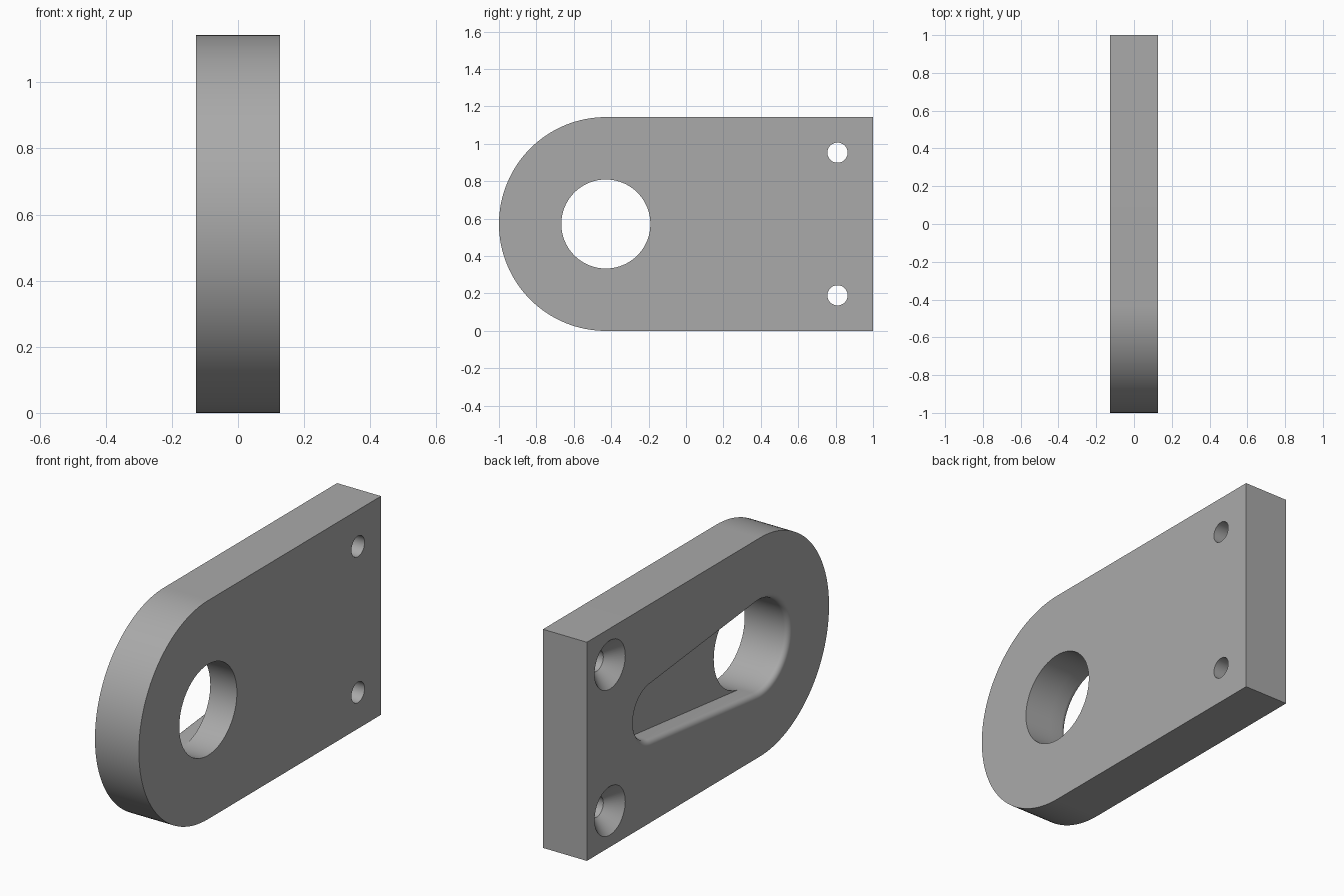
import bpy, bmesh
from math import acos, atan2, cos, sin, pi, radians

if "Cube" in bpy.data.objects:
    bpy.data.objects.remove(bpy.data.objects["Cube"])

T = 0.127                       # half thickness
FLOOR = -T + 0.10               # pocket floor
MID = 0.5715                    # height of the long axis
HOLE_Y, HOLE_R = -0.4285, 0.238
END_Y, END_R = 0.46, 0.143      # narrow end of the tapered pocket
FILLET = 0.028
PHI = acos((HOLE_R - END_R) / (END_Y - HOLE_Y))   # tangent angle of the taper

bm = bmesh.new()


def arc(y, z, r, a0, a1, n):
    return [(y + r * cos(a0 + (a1 - a0) * i / n),
             z + r * sin(a0 + (a1 - a0) * i / n)) for i in range(n + 1)]


def circle(y, z, r, n=48):
    return arc(y, z, r, 0, 2 * pi, n)[:-1]


def taper(off):
    """Tapered pocket outline, grown outward by off."""
    return (arc(HOLE_Y, MID, HOLE_R + off, PHI, 2 * pi - PHI, 48)
            + arc(END_Y, MID, END_R + off, -PHI, PHI, 32))


def ring(x, pts):
    return [bm.verts.new((x, y, z)) for y, z in pts]


def edges(loop, closed=True):
    pairs = list(zip(loop, loop[1:] + loop[:1]))
    if not closed:
        pairs = pairs[:-1]
    return [bm.edges.get(p) or bm.edges.new(p) for p in pairs]


def walls(rings):
    for a, b in zip(rings, rings[1:]):
        for i in range(len(a)):
            j = (i + 1) % len(a)
            bm.faces.new((a[i], a[j], b[j], b[i]))


def fill(edge_list, side):
    bmesh.ops.triangle_fill(bm, edges=edge_list, use_beauty=True,
                            normal=(side, 0, 0))


# Outer rim: square back, round front
outline = arc(HOLE_Y, MID, MID, pi / 2, 3 * pi / 2, 64) + [(1, 0), (1, 2 * MID)]
left, right = ring(-T, outline), ring(T, outline)
walls([left, right])
left_edges, right_edges = edges(left), edges(right)

# Pocket wall with a rounded mouth
pocket = [ring(FLOOR, taper(0))]
for k in range(9):
    a = pi / 2 * k / 8
    pocket.append(ring(-T + FILLET * (1 - sin(a)), taper(FILLET * (1 - cos(a)))))
walls(pocket)
left_edges += edges(pocket[-1])

# Large hole, sharing its front arc with the pocket wall
back_arc = arc(HOLE_Y, MID, HOLE_R, -PHI, PHI, 44)
hole_pts = arc(HOLE_Y, MID, HOLE_R, PHI, 2 * pi - PHI, 48) + back_arc[1:-1]
shared = pocket[0][:49]
inner = shared + ring(FLOOR, back_arc[1:-1])
outer = ring(T, hole_pts)
walls([inner, outer])
right_edges += edges(outer)

# Pocket floor
fill(edges([shared[-1]] + pocket[0][49:] + [shared[0]], False)
     + edges([shared[-1]] + inner[49:] + [shared[0]], False), -1)

# Countersunk screw holes
for z in (0.19, 2 * MID - 0.19):
    rings = [ring(x, circle(0.81, z, r))
             for x, r in ((-T, 0.127), (-T + 0.076, 0.054), (T, 0.054))]
    walls(rings)
    left_edges += edges(rings[0])
    right_edges += edges(rings[-1])

# Broad side faces
fill(left_edges, -1)
fill(right_edges, 1)
bmesh.ops.recalc_face_normals(bm, faces=bm.faces[:])

mesh = bpy.data.meshes.new("mounting_plate")
bm.to_mesh(mesh)
bm.free()
plate = bpy.data.objects.new("mounting_plate", mesh)
bpy.context.collection.objects.link(plate)

grey = bpy.data.materials.new("plain grey")
grey.diffuse_color = (0.4, 0.4, 0.4, 1)
grey.use_nodes = True
grey.node_tree.nodes["Principled BSDF"].inputs["Base Color"].default_value = grey.diffuse_color
mesh.materials.append(grey)

# Smooth curved walls, flat broad faces
bpy.context.view_layer.objects.active = plate
plate.select_set(True)
bpy.ops.object.shade_smooth_by_angle(angle=radians(30))
for p in mesh.polygons:
    if abs(p.normal.x) > 0.999:
        p.use_smooth = False
